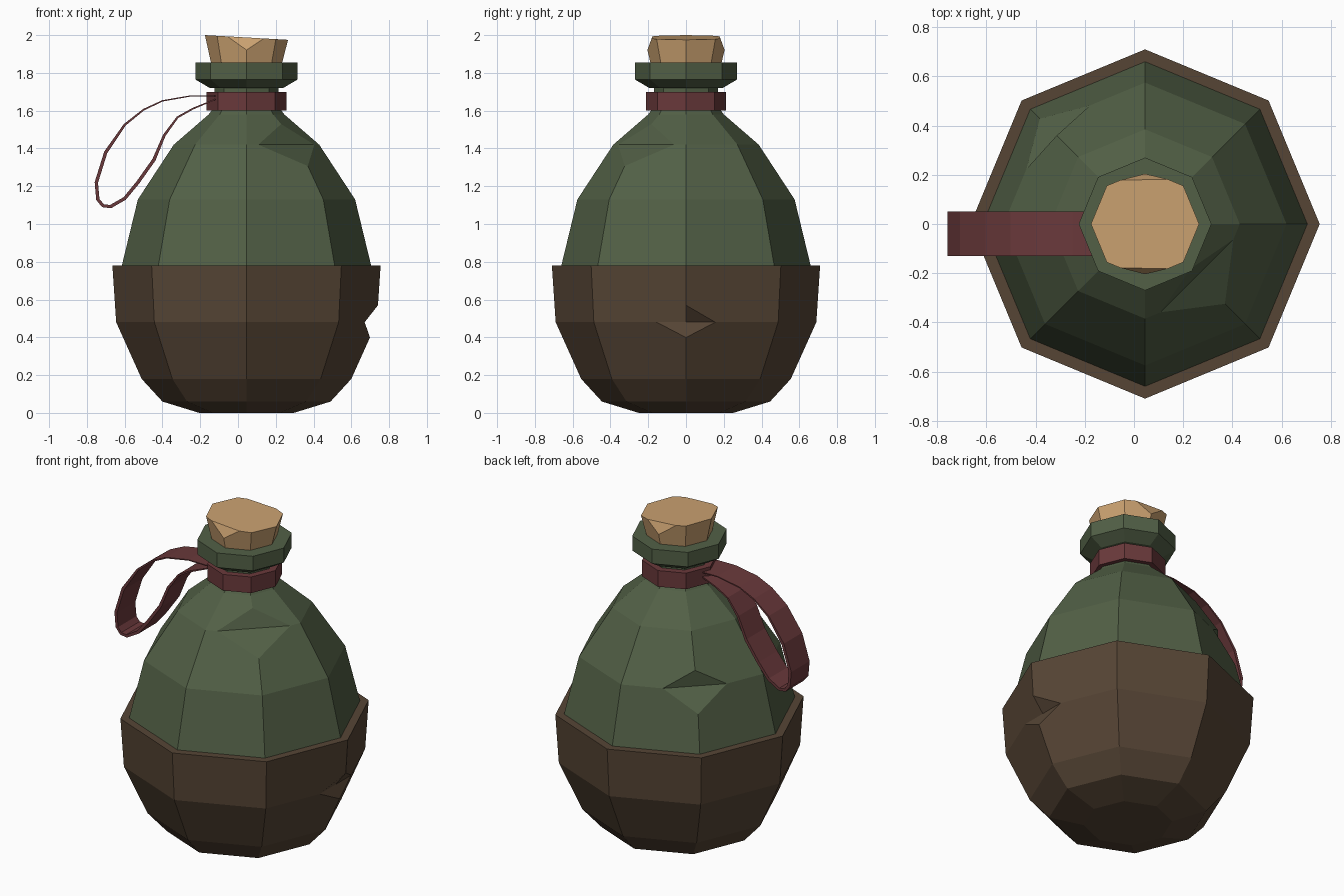
import bpy, bmesh, math
from mathutils import Vector

if "Cube" in bpy.data.objects:
    bpy.data.objects.remove(bpy.data.objects["Cube"])

AXIS = 0.045   # x position of the bottle axis
SIDES = 8


def material(name, rgb):
    m = bpy.data.materials.new(name)
    lin = [((c / 255 + 0.055) / 1.055) ** 2.4 for c in rgb]
    m.diffuse_color = (*lin, 1)
    m.use_nodes = True
    m.node_tree.nodes["Principled BSDF"].inputs["Base Color"].default_value = m.diffuse_color
    return m


GREEN = material("bottle_green", (82, 96, 70))
BROWN = material("leather_brown", (86, 69, 53))
RED = material("strap_red", (106, 57, 59))
CORK = material("cork_tan", (203, 162, 113))


def lathe(profile, cap_bottom=True, cap_top=True):
    """Octagonal body from (radius, height) pairs; returns bmesh and rings."""
    bm = bmesh.new()
    rings = []
    for r, z in profile:
        angles = [2 * math.pi * i / SIDES for i in range(SIDES)]
        rings.append([bm.verts.new((AXIS + r * math.cos(a), r * math.sin(a), z)) for a in angles])
    for lo, hi in zip(rings, rings[1:]):
        for i in range(SIDES):
            j = (i + 1) % SIDES
            bm.faces.new((lo[i], lo[j], hi[j], hi[i]))
    if cap_bottom:
        bm.faces.new(rings[0][::-1])
    if cap_top:
        bm.faces.new(rings[-1])
    return bm, rings


def nick(bm, rings, level, i, side, up, down):
    """Cut a wedge-shaped chip out of one corner of a ring."""
    v = rings[level][i]
    targets = [(rings[level][i - 1], side), (rings[level + 1][i], up),
               (rings[level][(i + 1) % SIDES], side), (rings[level - 1][i], down)]
    cuts = []
    for other, fac in targets:
        edge = bm.edges.get((v, other))
        cuts.append(bmesh.utils.edge_split(edge, v, fac)[1])
    for a, b in zip(cuts, cuts[1:] + cuts[:1]):
        bmesh.ops.connect_vert_pair(bm, verts=[a, b])
    v.co = (cuts[0].co + cuts[2].co) / 2


def finish(name, bm, mat):
    bmesh.ops.recalc_face_normals(bm, faces=bm.faces)
    me = bpy.data.meshes.new(name)
    bm.to_mesh(me)
    bm.free()
    me.materials.append(mat)
    ob = bpy.data.objects.new(name, me)
    bpy.context.collection.objects.link(ob)
    return ob


# Leather cup around the lower half, chipped on the right
bm, rings = lathe([(0.25, 0), (0.445, 0.06), (0.555, 0.18), (0.69, 0.48), (0.71, 0.78)])
nick(bm, rings, 3, 0, 0.318, 0.30, 0.27)
finish("leather_cup", bm, BROWN)

# Bottle with shoulder, neck and lip, chipped front right and back left
bm, rings = lathe([(0.66, 0.78), (0.575, 1.13), (0.385, 1.42), (0.2, 1.58), (0.17, 1.62),
                   (0.17, 1.72), (0.195, 1.72), (0.27, 1.765), (0.27, 1.855)], cap_bottom=False)
nick(bm, rings, 1, 3, 0.45, 0.35, 0.36)
nick(bm, rings, 2, 7, 0.77, 0.68, 0.39)
finish("bottle", bm, GREEN)

# Band around the neck
bm, rings = lathe([(0.213, 1.6), (0.213, 1.7)])
finish("neck_band", bm, RED)

# Cork with a slanted top, chipped at front and back
bm, rings = lathe([(0.185, 1.84), (0.22, 2.0)])
for v in rings[-1]:
    v.co.z = 2.0 - 0.025 * (v.co.x + 0.175) / 0.44
for s in (-1, 1):
    cut = bmesh.ops.bisect_plane(bm, geom=bm.verts[:] + bm.edges[:] + bm.faces[:],
                                 plane_co=(AXIS, s * 0.18, 1.988),
                                 plane_no=(0, s * 0.055, 0.02), clear_outer=True)
    edges = [e for e in cut["geom_cut"] if isinstance(e, bmesh.types.BMEdge)]
    bmesh.ops.holes_fill(bm, edges=bm.edges[:], sides=0)
finish("cork", bm, CORK)

# Hanging strap loop: a ribbon following a path seen from the front
path = [(-0.12, 1.677), (-0.25, 1.678), (-0.4, 1.652), (-0.5, 1.605), (-0.6, 1.525), (-0.7, 1.38),
        (-0.75, 1.22), (-0.742, 1.13), (-0.715, 1.097), (-0.675, 1.092), (-0.6, 1.135), (-0.53, 1.22),
        (-0.445, 1.34), (-0.39, 1.47), (-0.32, 1.565), (-0.24, 1.61), (-0.12, 1.66)]
pts = [Vector(p) for p in path]
bm = bmesh.new()
sections = []
for k, p in enumerate(pts):
    t = (pts[min(k + 1, len(pts) - 1)] - pts[max(k - 1, 0)]).normalized()
    half = 0.003 + 0.006 * min(1, max(0, (1.68 - p.y) / 0.3))
    n = Vector((-t.y, t.x)) * half
    a, b = p + n, p - n
    sections.append([bm.verts.new((q.x, y, q.y))
                     for q, y in ((a, -0.13), (a, 0.05), (b, 0.05), (b, -0.13))])
for s0, s1 in zip(sections, sections[1:]):
    for i in range(4):
        j = (i + 1) % 4
        bm.faces.new((s0[i], s0[j], s1[j], s1[i]))
bm.faces.new(sections[0])
bm.faces.new(sections[-1])
finish("strap_loop", bm, RED)
